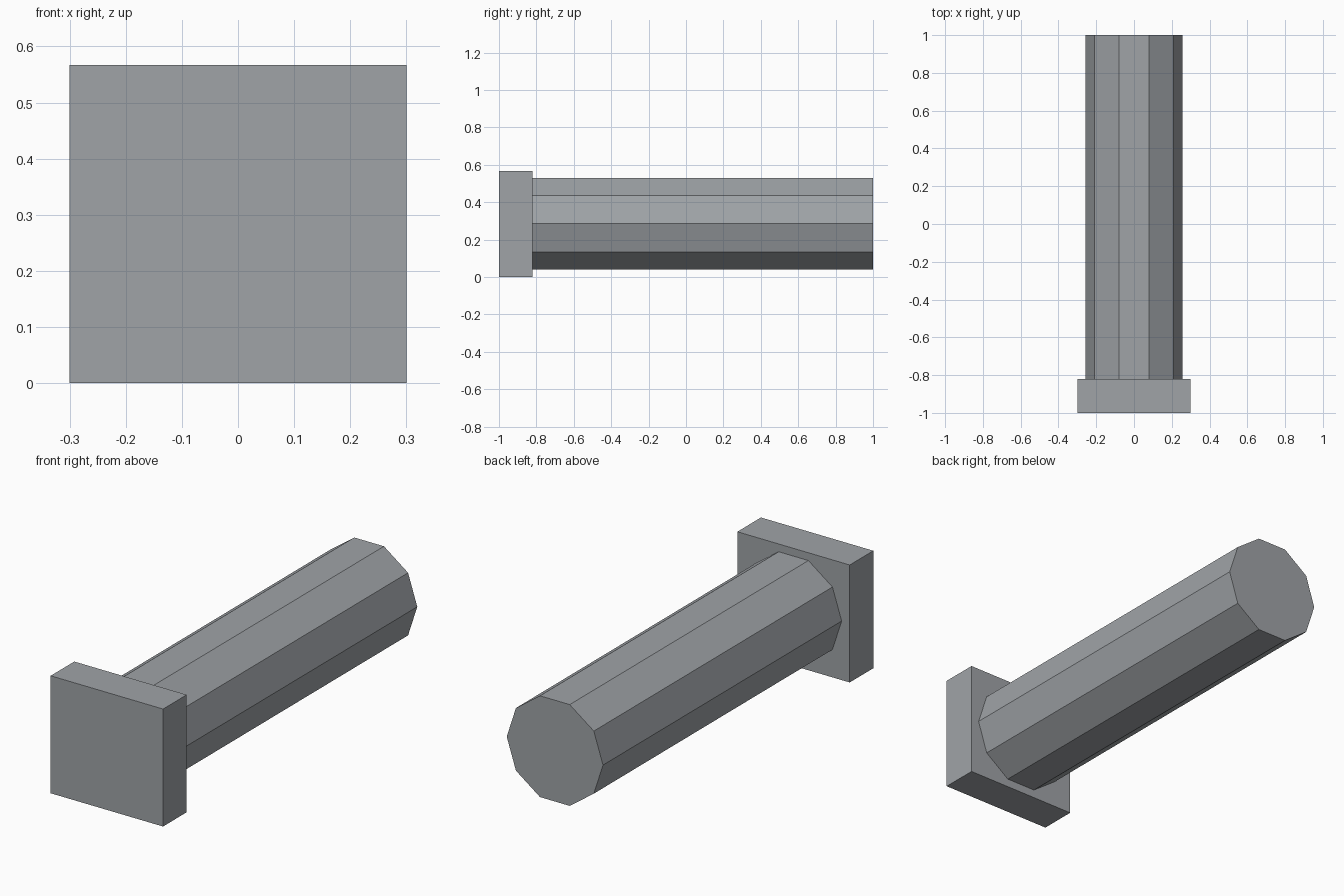
import bpy
import math

if "Cube" in bpy.data.objects:
    bpy.data.objects.remove(bpy.data.objects["Cube"])

steel = bpy.data.materials.new("steel grey")
steel.diffuse_color = (0.35, 0.37, 0.39, 1.0)
steel.use_nodes = True
steel.node_tree.nodes["Principled BSDF"].inputs["Base Color"].default_value = steel.diffuse_color

HEAD_Y = -0.82      # where the head meets the shaft
SINK = 0.02         # shaft overlap into the head

# Head: flat rectangular block at the front
bpy.ops.mesh.primitive_cube_add(size=1, location=(0, (-1 + HEAD_Y) / 2, 0.2835))
head = bpy.context.object
head.name = "bolt_head"
head.scale = (0.6, HEAD_Y + 1, 0.567)
bpy.ops.object.transform_apply(location=False, rotation=False, scale=True)
head.data.materials.append(steel)

# Shaft: ten-sided prism running back, with flats on top and bottom
start = HEAD_Y - SINK
bpy.ops.mesh.primitive_cylinder_add(vertices=10, radius=0.257, depth=1 - start,
                                    location=(0, (1 + start) / 2, 0.285))
shaft = bpy.context.object
shaft.name = "bolt_shaft"
# Turn the corners to point along x, then lay the prism along y
for v in shaft.data.vertices:
    x, y, z = v.co
    a = math.atan2(y, x) + math.pi / 2
    r = math.hypot(x, y)
    v.co = (r * math.cos(a), -z, r * math.sin(a))
shaft.data.materials.append(steel)
